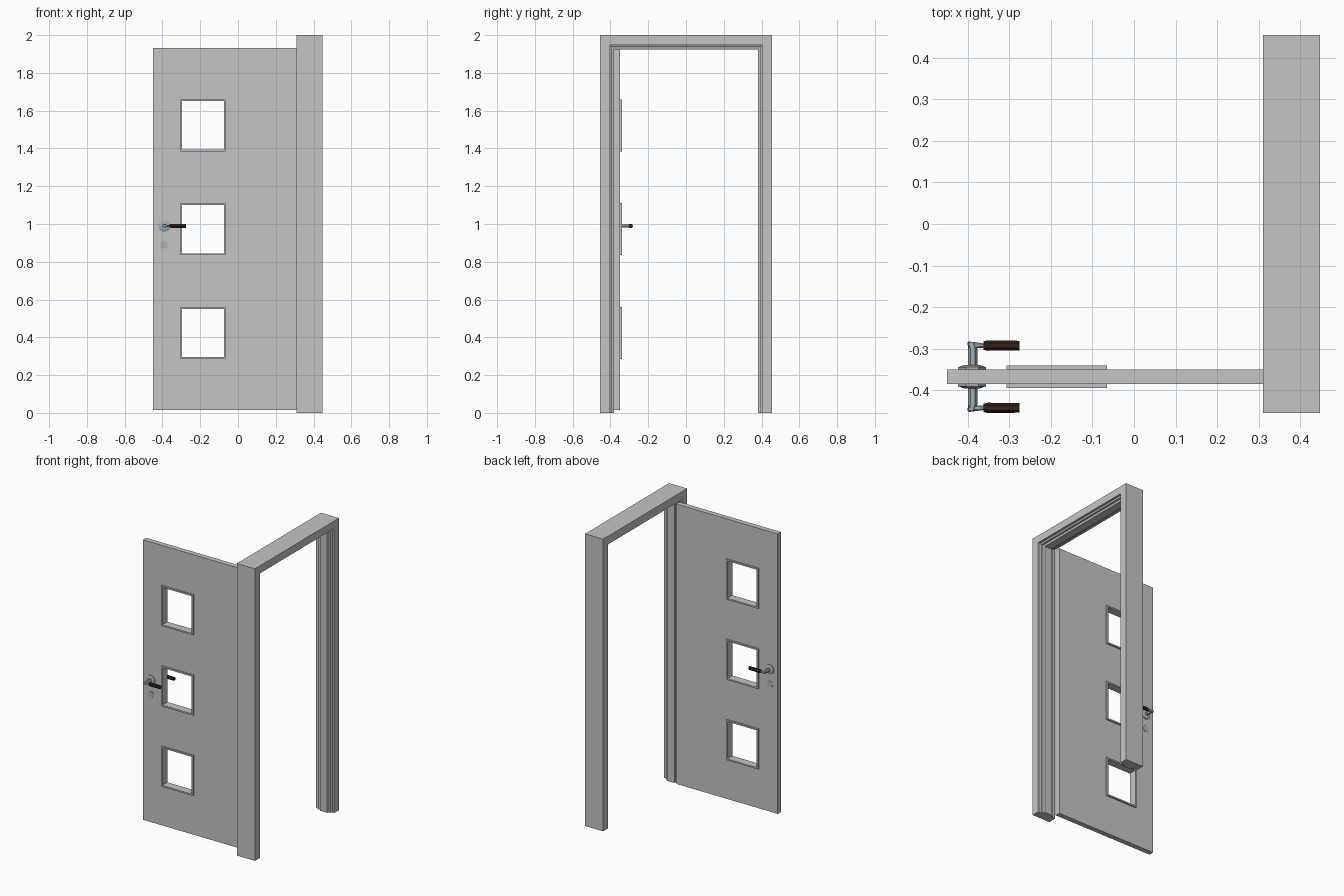
import bpy, bmesh, math
from mathutils import Vector

if "Cube" in bpy.data.objects:
    bpy.data.objects.remove(bpy.data.objects["Cube"])


def material(name, col):
    m = bpy.data.materials.new(name)
    m.diffuse_color = (*col, 1)
    m.use_nodes = True
    m.node_tree.nodes["Principled BSDF"].inputs["Base Color"].default_value = m.diffuse_color
    return m


GREY = material("light grey", (0.56, 0.56, 0.56))
STEEL = material("blue steel", (0.37, 0.44, 0.47))
PLATE = material("plate grey", (0.45, 0.45, 0.45))
BROWN = material("dark brown", (0.035, 0.016, 0.01))


def finish(bm, name, mat):
    bmesh.ops.recalc_face_normals(bm, faces=bm.faces)
    me = bpy.data.meshes.new(name)
    bm.to_mesh(me)
    bm.free()
    me.materials.append(mat)
    ob = bpy.data.objects.new(name, me)
    bpy.context.collection.objects.link(ob)
    return ob


def panel(name, xs, zs, holes, y0, y1, mat):
    """Flat panel in xz made of grid cells, leaving out holes, thickened in y."""
    bm = bmesh.new()
    v = {(i, k): bm.verts.new((x, y0, z)) for i, x in enumerate(xs) for k, z in enumerate(zs)}
    for i in range(len(xs) - 1):
        for k in range(len(zs) - 1):
            if (i, k) not in holes:
                bm.faces.new((v[i, k], v[i + 1, k], v[i + 1, k + 1], v[i, k + 1]))
    ext = bmesh.ops.extrude_face_region(bm, geom=bm.faces[:], use_keep_orig=True)
    moved = [g for g in ext["geom"] if isinstance(g, bmesh.types.BMVert)]
    bmesh.ops.translate(bm, vec=(0, y1 - y0, 0), verts=moved)
    return finish(bm, name, mat)


def loft(name, sections, sides, mat, turn=0.0):
    """Polygonal tube; each section is (centre, axis letter, radius)."""
    bm = bmesh.new()
    rings = []
    for c, axis, r in sections:
        ring = []
        for i in range(sides):
            a = turn + math.tau * i / sides
            u, w = r * math.cos(a), r * math.sin(a)
            off = (u, 0, w) if axis == "y" else (0, u, w)
            ring.append(bm.verts.new(Vector(c) + Vector(off)))
        rings.append(ring)
    for a, b in zip(rings, rings[1:]):
        for i in range(sides):
            j = (i + 1) % sides
            bm.faces.new((a[i], a[j], b[j], b[i]))
    bm.faces.new(rings[0])
    bm.faces.new(rings[-1])
    return finish(bm, name, mat)


# Door frame: stepped profile (x, inset) swept with mitred corners up, over and down
profile = [(0.31, 0), (0.447, 0), (0.447, 0.052), (0.432, 0.052), (0.427, 0.062),
           (0.415, 0.062), (0.41, 0.075), (0.355, 0.075), (0.355, 0.064),
           (0.335, 0.064), (0.335, 0.056), (0.31, 0.056)]
bm = bmesh.new()
rows = []
for side, top in ((-1, 0), (-1, 1), (1, 1), (1, 0)):
    rows.append([bm.verts.new((x, side * (0.455 - d), (2 - d) * top)) for x, d in profile])
for a, b in zip(rows, rows[1:]):
    for i in range(len(profile)):
        j = (i + 1) % len(profile)
        bm.faces.new((a[i], a[j], b[j], b[i]))
bm.faces.new(rows[0])
bm.faces.new(rows[-1])
finish(bm, "door_frame", GREY)

# Open door leaf with three square openings
WX = (-0.307, -0.065)
WZ = [(0.285, 0.56), (0.835, 1.11), (1.385, 1.66)]
zs = [0.015] + [z for w in WZ for z in w] + [1.932]
panel("door_leaf", [-0.45, *WX, 0.318], zs, {(1, 1), (1, 3), (1, 5)}, -0.385, -0.35, GREY)

# Window trims lining each opening
T = 0.01
for n, (a, b) in enumerate(WZ):
    panel(f"window_trim_{n + 1}", [WX[0], WX[0] + T, WX[1] - T, WX[1]],
          [a, a + T, b - T, b], {(1, 1)}, -0.395, -0.34, GREY)

# Lever handles and keyhole plates, one set on each face of the door
HX, HZ, MID = -0.39, 0.99, -0.3675
for s, tag in ((-1, "front"), (1, "back")):
    def at(x, off, z=HZ):
        return (x, MID + s * off, z)
    loft("handle_rosette_" + tag, [(at(HX, 0.016), "y", 0.034), (at(HX, 0.023), "y", 0.034),
                                   (at(HX, 0.028), "y", 0.02)], 7, STEEL, 0.2)
    loft("handle_neck_" + tag, [(at(HX + 0.002, 0.02), "y", 0.011),
                                (at(HX + 0.002, 0.066), "y", 0.011),
                                (at(HX - 0.002, 0.083), "y", 0.009)], 6, STEEL)
    loft("handle_elbow_" + tag, [(at(HX - 0.008, 0.076), "x", 0.009),
                                 (at(HX + 0.03, 0.075), "x", 0.005)], 6, STEEL)
    loft("handle_grip_" + tag, [(at(-0.362, 0.075), "x", 0.010), (at(-0.352, 0.075), "x", 0.0125),
                                (at(-0.275, 0.075), "x", 0.0115)], 6, BROWN)
    loft("keyhole_plate_" + tag, [(at(HX, 0.016, 0.89), "y", 0.025),
                                  (at(HX, 0.0195, 0.89), "y", 0.025)], 5, PLATE, 0.1)
